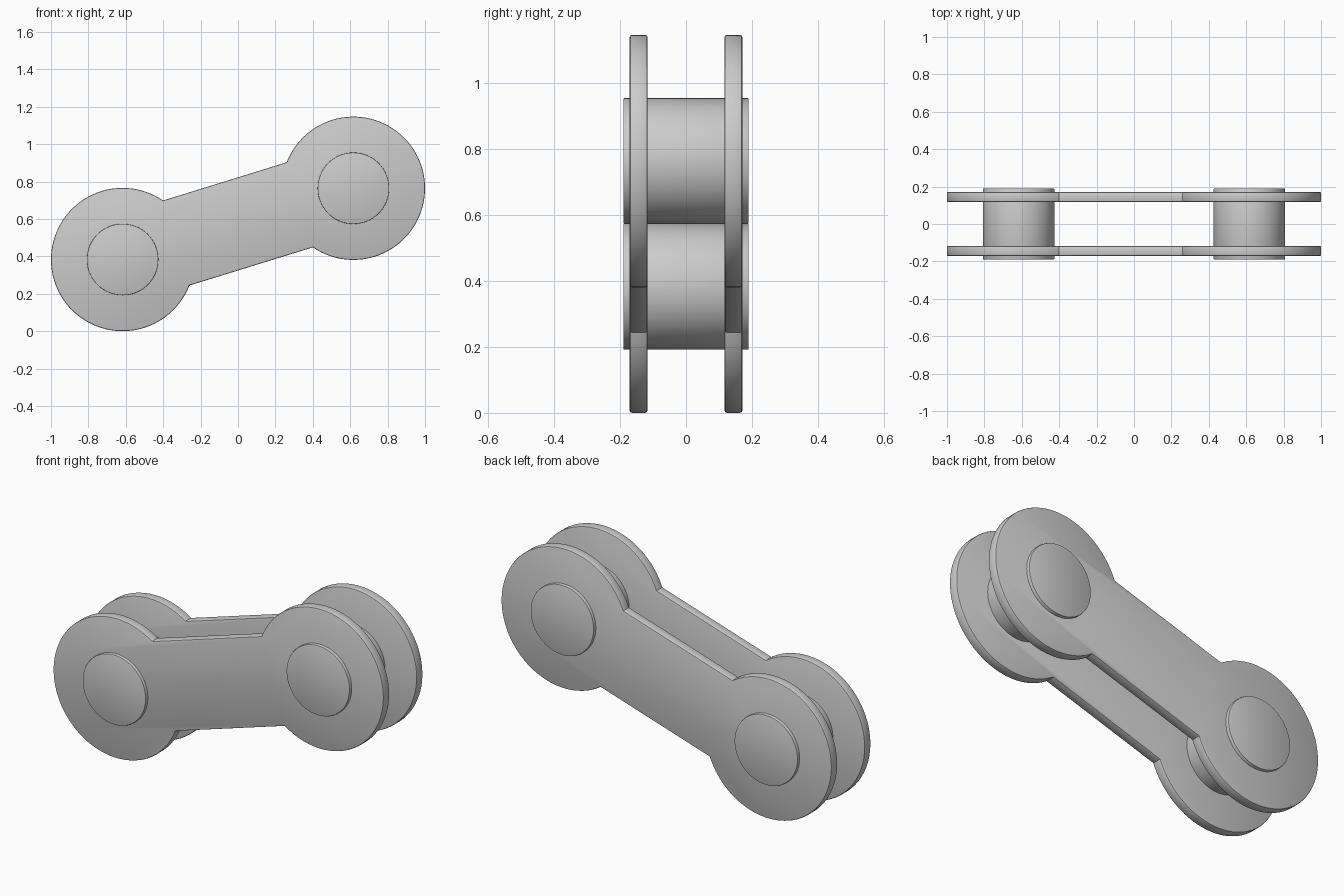
import bpy, bmesh
from math import pi, sin, cos, asin, atan2

if "Cube" in bpy.data.objects:
    bpy.data.objects.remove(bpy.data.objects["Cube"])

CX, Z0, Z1, R = 0.617, 0.383, 0.764, 0.383
HALF_WIDTH = 0.238
PIN_R = 0.191
TILT = atan2(Z1 - Z0, 2 * CX)


def extrude_profile(name, pts, y0, y1, bevel):
    """Solid from an x-z outline between y0 and y1, with rounded rims."""
    bm = bmesh.new()
    face = bm.faces.new([bm.verts.new((x, y0, z)) for x, z in pts])
    ext = bmesh.ops.extrude_face_region(bm, geom=[face])
    for v in ext["geom"]:
        if isinstance(v, bmesh.types.BMVert):
            v.co.y = y1
    bmesh.ops.recalc_face_normals(bm, faces=bm.faces)
    rims = [e for e in bm.edges if abs(e.verts[0].co.y - e.verts[1].co.y) < 1e-5]
    bmesh.ops.bevel(bm, geom=rims, offset=bevel, segments=2, profile=0.5, affect='EDGES')
    mesh = bpy.data.meshes.new(name)
    bm.to_mesh(mesh)
    bm.free()
    obj = bpy.data.objects.new(name, mesh)
    bpy.context.collection.objects.link(obj)
    bpy.ops.object.select_all(action='DESELECT')
    obj.select_set(True)
    bpy.context.view_layer.objects.active = obj
    bpy.ops.object.shade_smooth_by_angle(angle=pi / 6)
    return obj


def arc(cx, cz, r, a0, a1, n):
    return [(cx + r * cos(a0 + (a1 - a0) * i / n),
             cz + r * sin(a0 + (a1 - a0) * i / n)) for i in range(n + 1)]


# Link plate outline: two discs joined by a straight bar
a = asin(HALF_WIDTH / R)
outline = (arc(-CX, Z0, R, TILT + a, TILT + 2 * pi - a, 72)
           + arc(CX, Z1, R, TILT - pi + a, TILT + pi - a, 72))
extrude_profile("front_link_plate", outline, -0.171, -0.117, 0.007)
extrude_profile("back_link_plate", outline, 0.117, 0.171, 0.007)

# Pins through both plates
for name, x, z in (("left_pin", -CX, Z0), ("right_pin", CX, Z1)):
    circle = arc(x, z, PIN_R, 0, 2 * pi, 64)[:-1]
    extrude_profile(name, circle, -0.19, 0.19, 0.003)
